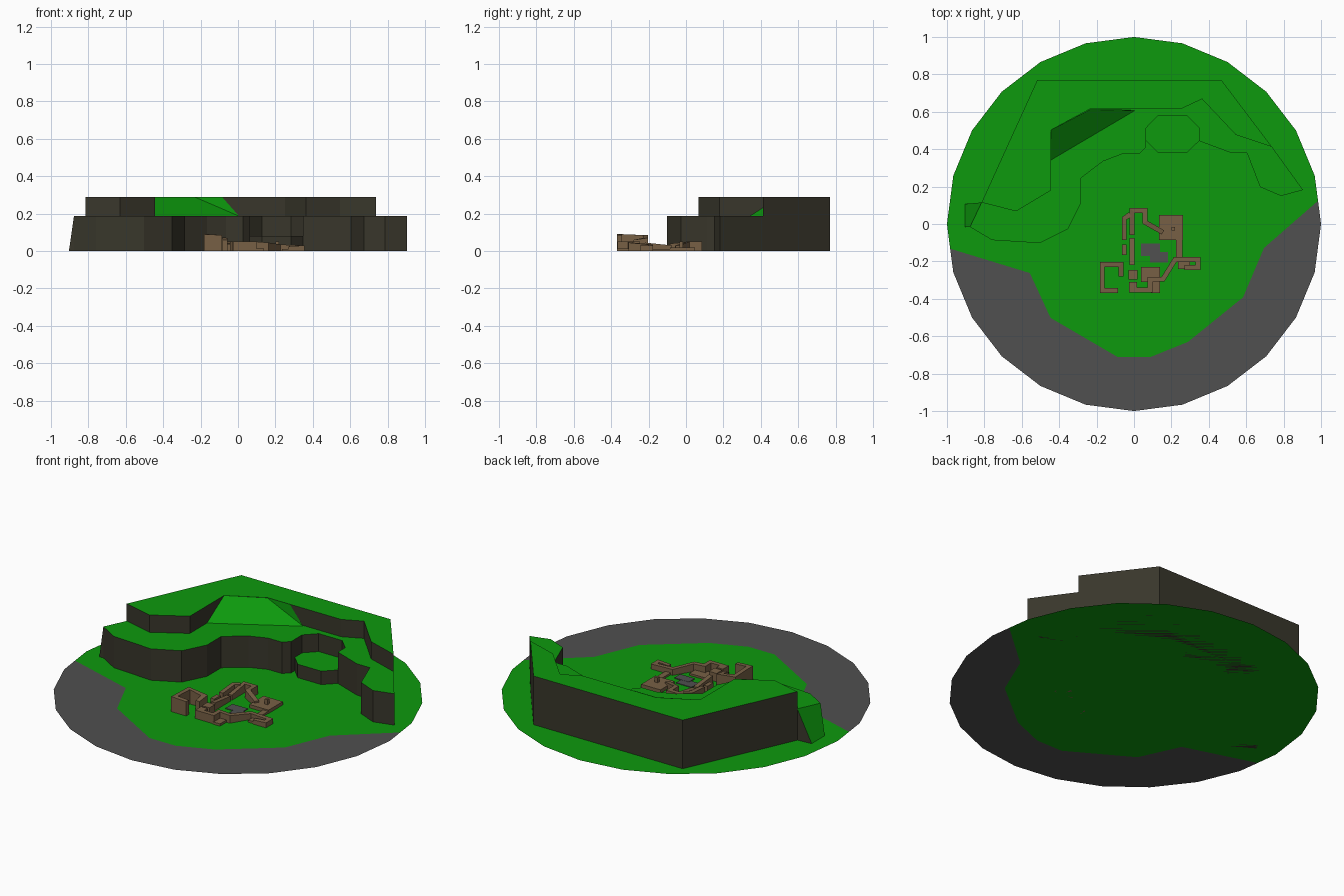
import bpy, math
from mathutils import Vector

if "Cube" in bpy.data.objects:
    bpy.data.objects.remove(bpy.data.objects["Cube"])


def material(name, rgb):
    m = bpy.data.materials.new(name)
    m.diffuse_color = (*rgb, 1)
    m.use_nodes = True
    m.node_tree.nodes["Principled BSDF"].inputs["Base Color"].default_value = m.diffuse_color
    return m


GRASS = material("grass green", (0.004, 0.32, 0.004))
PAVING = material("dark grey", (0.08, 0.08, 0.08))
ROCK = material("dark rock", (0.04, 0.037, 0.024))
STONE = material("ruin brown", (0.185, 0.118, 0.06))


def mesh(name, verts, faces, mats, indices=None):
    me = bpy.data.meshes.new(name)
    me.from_pydata(verts, [], faces)
    for m in mats:
        me.materials.append(m)
    for i, p in enumerate(me.polygons):
        p.material_index = indices[i] if indices else 0
    ob = bpy.data.objects.new(name, me)
    bpy.context.collection.objects.link(ob)
    return ob


def prism(name, ring, z0, z1, top, side):
    """Vertical prism from a counter-clockwise outline, with its own top colour."""
    n = len(ring)
    verts = [(x, y, z) for z in (z0, z1) for x, y in ring]
    faces = [tuple(range(n, 2 * n)), tuple(reversed(range(n)))]
    faces += [(i, (i + 1) % n, (i + 1) % n + n, i + n) for i in range(n)]
    return mesh(name, verts, faces, [top, side], [0] + [1] * (n + 1))


def block(name, x0, x1, y0, y1, h, mat=STONE):
    return prism(name, [(x0, y0), (x1, y0), (x1, y1), (x0, y1)], 0, h, mat, mat)


def wall(name, path, width=0.026):
    """Mitred wall along (x, y, height) points."""
    pts = [Vector(p[:2]) for p in path]
    n, verts, faces = len(pts), [], []
    for i, p in enumerate(pts):
        a = (p - pts[i - 1]).normalized() if i else (pts[1] - p).normalized()
        b = (pts[i + 1] - p).normalized() if i < n - 1 else a
        na, nb = Vector((-a.y, a.x)), Vector((-b.y, b.x))
        m = (na + nb).normalized()
        m *= width / 2 / max(m.dot(na), 0.4)
        l, r, h = p + m, p - m, path[i][2]
        verts += [(l.x, l.y, 0), (r.x, r.y, 0), (r.x, r.y, h), (l.x, l.y, h)]
    for i in range(n - 1):
        k = 4 * i
        faces += [(k + j, k + 4 + j, k + 4 + (j + 1) % 4, k + (j + 1) % 4)
                  for j in range(4)]
    k = 4 * (n - 1)
    faces += [(0, 1, 2, 3), (k + 3, k + 2, k + 1, k)]
    faces = [tuple(reversed(f)) for f in faces[:-2]] + faces[-2:]
    ob = mesh(name, verts, faces, [STONE])
    import bmesh
    bm = bmesh.new()
    bm.from_mesh(ob.data)
    bmesh.ops.recalc_face_normals(bm, faces=bm.faces)
    bm.to_mesh(ob.data)
    bm.free()
    return ob


# Round ground: grass and a grey crescent along the front
def rim(k):
    a = math.radians(15 * k)
    return (math.cos(a), math.sin(a))


border = [(-.983, -.132), (-.557, -.262), (-.446, -.502), (-.086, -.712), (.086, -.712),
          (.289, -.63), (.583, -.392), (.695, -.128), (.984, .124)]
for name, ring, mat in (
        ("grass_ground", border + [rim(k) for k in range(1, 13)], GRASS),
        ("grey_ground", [rim(k) for k in range(13, 25)] + border[::-1], PAVING)):
    mesh(name, [(x, y, 0) for x, y in ring], [tuple(range(len(ring)))], [mat])

# Upper plateau, its front edge listed from left to right
upper_front = [(-.815, .115), (-.63, .068), (-.444, .18), (-.444, .503), (-.235, .615),
               (.25, .615), (.364, .668), (.545, .476), (.738, .412)]
prism("upper_plateau", upper_front + [(.467, .77), (-.517, .77)], 0, .29, GRASS, ROCK)

# Lower terrace, notched around the octagonal ledge
octagon = [(.283, .38), (.348, .444), (.348, .513), (.283, .578),
           (.128, .578), (.064, .513), (.064, .444), (.128, .38)]
lower_front = [(-.877, -.016), (-.759, -.086), (-.503, -.102), (-.353, -.027), (-.283, .112),
               (-.283, .246), (-.166, .335), (-.064, .374), (.027, .374), (.064, .41)]
lower_front += octagon[6:0:-1] + [(.519, .38), (.604, .38), (.674, .198), (.786, .15), (.904, .182)]
prism("lower_terrace", lower_front + upper_front[::-1], 0, .187, GRASS, ROCK)
prism("octagon_ledge", octagon, 0, .08, GRASS, ROCK)

# Grass ramp joining the two levels
mesh("grass_ramp",
     [(-.444, .342, .187), (.005, .607, .187), (-.235, .612, .29), (-.444, .503, .29),
      (-.086, .612, .29)],
     [(0, 1, 2, 3), (1, 4, 2)], [GRASS])

# Steep grass bank at the left end
mesh("grass_bank",
     [(-.904, -.016, 0), (-.904, .107, 0), (-.815, .115, .187), (-.877, -.016, .187),
      (-.815, .115, 0), (-.877, -.016, 0)],
     [(0, 3, 2, 1), (0, 5, 3), (1, 2, 4)], [GRASS, ROCK], [0, 1, 1])

# Ruin walls
wall("tall_ruin_wall", [(-.085, -.355, .085), (-.17, -.355, .09), (-.17, -.217, .085),
                        (-.07, -.217, .07), (-.07, -.28, .06)])
wall("outer_arch_wall", [(-.052, -.085, .04), (-.052, .03, .05), (-.02, .052, .05)])
wall("north_wall", [(-.01, -.06, .03), (-.01, .073, .05), (.058, .073, .05),
                    (.058, .01, .05), (.155, -.045, .03)])
wall("middle_wall", [(-.01, -.075, .03), (-.01, -.22, .045)])
wall("south_wall", [(.015, -.352, .05), (.085, -.352, .05), (.085, -.297, .05),
                    (.155, -.295, .045), (.22, -.19, .035), (.343, -.19, .03),
                    (.343, -.232, .03), (.27, -.232, .025)])
# Ruin blocks, floors and paving plates
block("low_block", -.065, -.04, -.165, -.11, .035)
block("square_block", -.03, .02, -.298, -.245, .05)
block("corner_block", -.027, .016, -.365, -.31, .05)
block("large_floor", .135, .262, -.086, .048, .02)
block("floor_post", .2, .218, -.034, -.016, .05)
block("narrow_floor", .225, .26, -.2, -.086, .012)
block("step_floor", .235, .3, -.24, -.18, .012)
block("south_floor", .037, .139, -.31, -.23, .012)
block("corner_floor", .09, .14, -.37, -.3, .014)
block("north_paving", .037, .139, -.17, -.105, .004, PAVING)
block("south_paving", .086, .182, -.205, -.15, .005, PAVING)
